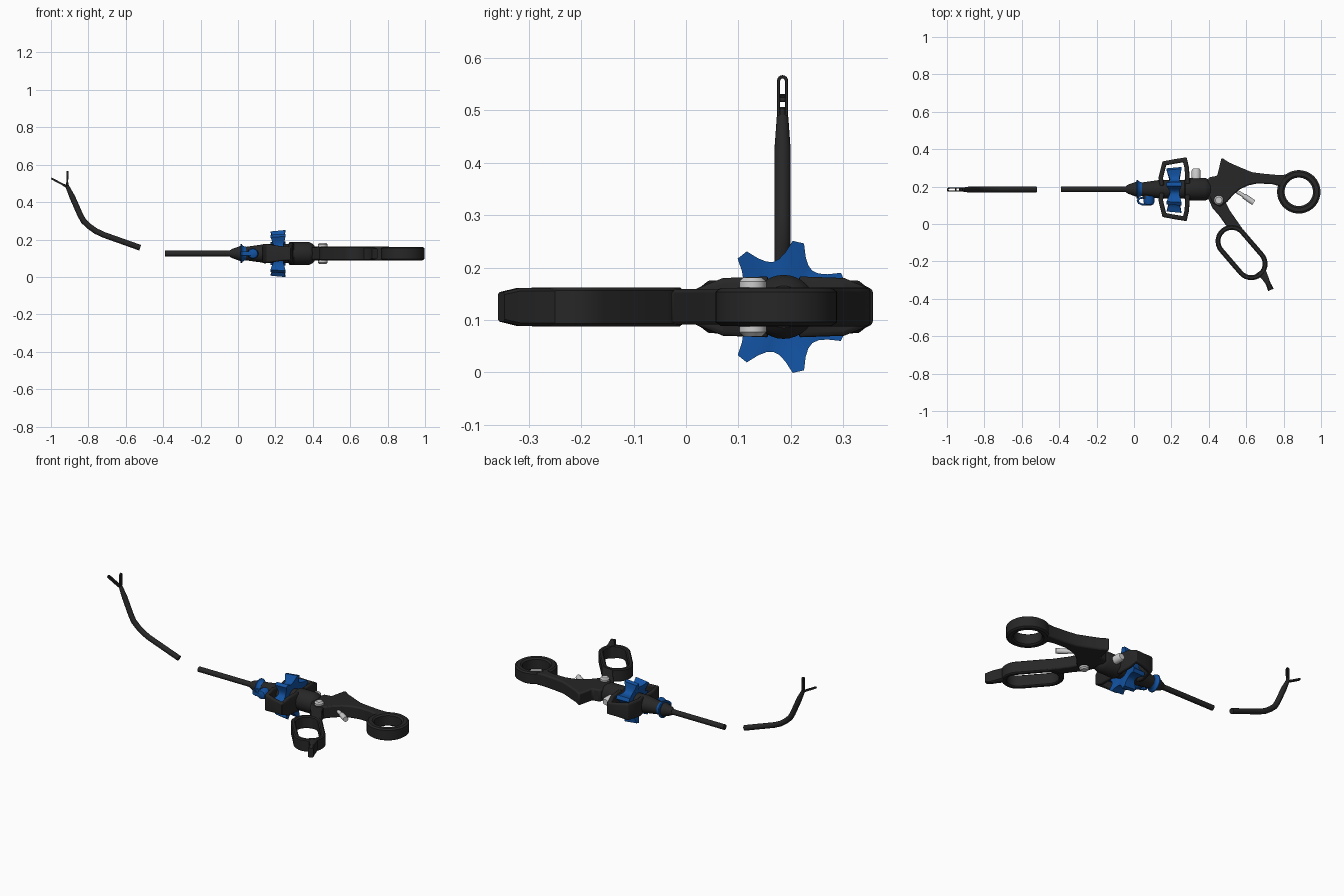
import bpy, bmesh, math
from mathutils import Vector as V

if "Cube" in bpy.data.objects:
    bpy.data.objects.remove(bpy.data.objects["Cube"])

CY, CZ = 0.186, 0.125          # instrument axis


def material(name, rgb):
    m = bpy.data.materials.new(name)
    m.diffuse_color = (*rgb, 1)
    m.use_nodes = True
    m.node_tree.nodes["Principled BSDF"].inputs["Base Color"].default_value = m.diffuse_color
    return m


BLACK = material("black_plastic", (0.02, 0.02, 0.02))
BLUE = material("blue_plastic", (0.006, 0.085, 0.36))


def skin(name, rings, mat=None, closed=False, bevel=0, angle=35):
    """Join equal rings of points into a shell; cap the ends unless closed."""
    bm = bmesh.new()
    vs = [[bm.verts.new(p) for p in r] for r in rings]
    n, m = len(rings[0]), len(rings)
    for i in range(m if closed else m - 1):
        a, b = vs[i], vs[(i + 1) % m]
        for j in range(n):
            k = (j + 1) % n
            bm.faces.new((a[j], a[k], b[k], b[j]))
    if not closed:
        bm.faces.new(vs[0])
        bm.faces.new(vs[-1])
    bmesh.ops.recalc_face_normals(bm, faces=bm.faces)
    me = bpy.data.meshes.new(name)
    bm.to_mesh(me)
    bm.free()
    ob = bpy.data.objects.new(name, me)
    bpy.context.collection.objects.link(ob)
    if mat:
        me.materials.append(mat)
    bpy.ops.object.select_all(action='DESELECT')
    ob.select_set(True)
    bpy.context.view_layer.objects.active = ob
    bpy.ops.object.shade_smooth_by_angle(angle=math.radians(angle))
    if bevel:
        mod = ob.modifiers.new("bevel", 'BEVEL')
        mod.width, mod.segments = bevel, 2
    return ob


def round_section(n=20):
    return [(math.cos(2 * math.pi * i / n), math.sin(2 * math.pi * i / n)) for i in range(n)]


def box_section(c=0.3, d=0.15):
    return [(1, 1 - d), (1 - c, 1), (c - 1, 1), (-1, 1 - d),
            (-1, d - 1), (c - 1, -1), (1 - c, -1), (1, d - 1)]


def sweep(name, path, up, sizes, mat=None, closed=False, section=None, bevel=0):
    """Sweep a section; sizes are (half thickness, half depth along up) per point."""
    path, up, n = [V(p) for p in path], V(up), len(path)
    section = section or round_section()
    if not isinstance(sizes, list):
        sizes = [sizes] * n
    rings = []
    for i, p in enumerate(path):
        prev = path[i - 1] if closed or i else None
        nxt = path[(i + 1) % n] if closed or i < n - 1 else None
        t1 = (p - prev).normalized() if prev else (nxt - p).normalized()
        t2 = (nxt - p).normalized() if nxt else t1
        t = (t1 + t2).normalized()
        side = up.cross(t).normalized()
        w = t.cross(side)
        side = side / max(t.dot(t1), 0.6)
        a, b = sizes[i]
        rings.append([p + side * u * a + w * v * b for u, v in section])
    return skin(name, rings, mat, closed, bevel)


def lathe(name, prof, mat=None):
    """Turn (x, radius) profile about the instrument axis."""
    return sweep(name, [(x, CY, CZ) for x, r in prof], (0, 0, 1), [(r, r) for x, r in prof],
                 mat, section=round_section(32))


def rod(name, a, b, r, mat=None, up=(0.1, 0.3, 1), r2=None):
    return sweep(name, [a, b], up, [(r, r), (r2 or r, r2 or r)], mat)


def plate(name, pts, hz, mat, bevel):
    return skin(name, [[(x, y, CZ + s * hz) for x, y in pts] for s in (-1, 1)], mat, bevel=bevel)


def stadium(a, b, r, n=14):
    """Closed 2D outline round two centres."""
    t = math.atan2(b[1] - a[1], b[0] - a[0])
    out = []
    for c, s in ((b, t - math.pi / 2), (a, t + math.pi / 2)):
        out += [(c[0] + r * math.cos(s + math.pi * i / n), c[1] + r * math.sin(s + math.pi * i / n))
                for i in range(n + 1)]
    return out


# Straight shaft and nose cone
lathe("shaft", [(-0.39, 0.0155), (-0.02, 0.0155)], BLACK)
lathe("nose_cone", [(-0.042, 0.018), (-0.03, 0.025), (0.012, 0.04), (0.02, 0.04)], BLACK)
lathe("front_flange", [(0.014, 0.05), (0.02, 0.05), (0.026, 0.043), (0.034, 0.038), (0.042, 0.037)], BLUE)

# Main body
lathe("body", [(0.035, 0.035), (0.12, 0.047), (0.135, 0.05), (0.27, 0.05), (0.275, 0.061),
               (0.38, 0.061), (0.398, 0.052), (0.41, 0.04)], BLACK)

# Detached curved tip of the shaft
bend = [(-0.523, 0.156), (-0.72, 0.226), (-0.76, 0.245), (-0.795, 0.27), (-0.825, 0.298),
        (-0.843, 0.33), (-0.885, 0.425), (-0.914, 0.487)]
sweep("curved_tip", [(x, CY - 0.002, z) for x, z in bend], (0, 1, 0),
      [(0.0155, 0.0155)] * 6 + [(0.0155, 0.0155), (0.01, 0.011)], BLACK)

# Two fenestrated jaws
for side, tip in (("left", (-0.998, 0.527)), ("right", (-0.911, 0.566))):
    base = V((-0.914, CY - 0.002, 0.482))
    d = V((tip[0], base.y, tip[1])) - base
    length = d.length
    d.normalize()
    y = V((0, 1, 0))
    at = lambda u, v: base + d * u + y * v
    loop = [at(u, v) for u, v in stadium((0.012, 0), (length - 0.01, 0), 0.0075, 8)]
    sweep(side + "_jaw_loop", loop, d.cross(y), (0.003, 0.005), BLACK, True, box_section())
    rod(side + "_jaw_bar", at(length * 0.45, -0.008), at(length * 0.45, 0.008), 0.004, BLACK)
    rod(side + "_jaw_root", at(-0.005, 0), at(0.022, 0), 0.008, BLACK, r2=0.006)

# Seven-pointed rotation wheel
outline = []
for i in range(7):
    for da, r, t in ((-5, 0.127, 1), (5, 0.127, 1), (11, 0.104, 0.5), (18, 0.092, 0.1),
                     (25.7, 0.088, 0), (33.4, 0.092, 0.1), (40.4, 0.104, 0.5)):
        outline.append((math.radians(180 + 360 / 7 * i + da), r, t))
rings = [[(x + k * t, CY + math.cos(a) * r * s, CZ + math.sin(a) * r * s) for a, r, t in outline]
         for x, k, s in ((0.192, 0, 0.45), (0.192, -0.018, 0.94), (0.242, 0.012, 1), (0.242, 0, 0.45))]
skin("rotation_wheel", rings, BLUE)

# Guard frames on both sides of the wheel
frame = [(0.15, 0.02), (0.143, 0.06), (0.162, 0.138), (0.225, 0.15), (0.272, 0.157),
         (0.282, 0.115), (0.288, 0.03)]
wide = [0.05, 0.052, 0.05, 0.04, 0.036, 0.055, 0.058]
for name, s in (("upper_guard", 1), ("lower_guard", -1)):
    sweep(name, [(x, CY + s * d, CZ) for x, d in frame], (0, 0, 1),
          [(0.012, w) for w in wide], BLACK, section=box_section(0.4, 0.15), bevel=0.003)

# Flush port, cap and strap
rod("flush_port", (0.07, 0.18, CZ), (0.07, 0.135, CZ), 0.024, BLACK)
sweep("port_cap", [(0.08, y, CZ) for y in (0.15, 0.118, 0.105, 0.1)], (0, 0, 1),
      [(0.029, 0.029), (0.029, 0.029), (0.024, 0.024), (0.012, 0.012)], BLUE)
sweep("port_strap", [(0.085, 0.106), (0.045, 0.104), (0.026, 0.112), (0.02, 0.124), (0.026, 0.136),
                     (0.06, 0.144)] and
      [(x, y, CZ) for x, y in ((0.085, 0.106), (0.045, 0.104), (0.026, 0.112), (0.02, 0.124),
                               (0.026, 0.136), (0.06, 0.144))],
      (0, 0, 1), (0.005, 0.012), BLUE, section=box_section())

# Metal post, pivot screw and ratchet rod
sweep("connector_post", [(0.332, y, CZ) for y in (0.2, 0.285, 0.296)], (0, 0, 1),
      [(0.024, 0.024), (0.024, 0.024), (0.017, 0.017)])
sweep("pivot_screw", [(0.453, 0.127, CZ + d) for d in (-0.056, -0.048, 0.048, 0.056)], (0, 1, 0),
      [(0.018, 0.018), (0.026, 0.026), (0.026, 0.026), (0.018, 0.018)])
rod("ratchet_rod", (0.49, 0.21, CZ), (0.61, 0.137, CZ), 0.01)
rod("ratchet_tip", (0.588, 0.15, CZ), (0.64, 0.114, CZ), 0.015)

# Rear handle with thumb ring
plate("rear_handle", [(0.40, 0.25), (0.445, 0.257), (0.468, 0.355), (0.51, 0.328), (0.57, 0.302),
                      (0.63, 0.277), (0.70, 0.268), (0.77, 0.262), (0.82, 0.264), (0.80, 0.232),
                      (0.785, 0.2), (0.74, 0.213), (0.66, 0.217), (0.61, 0.206), (0.565, 0.185),
                      (0.53, 0.155), (0.50, 0.12), (0.46, 0.09), (0.42, 0.11), (0.385, 0.185)],
      0.037, BLACK, 0.008)
circle = [(0.881 + 0.096 * math.cos(a), 0.172 + 0.096 * math.sin(a), CZ)
          for a in (2 * math.pi * i / 40 for i in range(40))]
sweep("thumb_ring", circle, (0, 0, 1), (0.02, 0.036), BLACK, True, box_section(0.5, 0.2))

# Front handle with finger loop and tail
plate("front_arm", [(0.39, 0.15), (0.42, 0.085), (0.455, 0.045), (0.495, -0.012), (0.53, -0.022),
                    (0.583, -0.03), (0.545, 0.025), (0.51, 0.075), (0.49, 0.115), (0.44, 0.16)],
      0.034, BLACK, 0.007)
sweep("finger_loop", [(x, y, CZ) for x, y in stadium((0.523, -0.092), (0.627, -0.213), 0.074)],
      (0, 0, 1), (0.013, 0.037), BLACK, True, box_section(0.5, 0.15))
sweep("loop_tail", [(x, y, CZ) for x, y in ((0.675, -0.25), (0.70, -0.285), (0.718, -0.32), (0.732, -0.352))],
      (0, 0, 1), [(0.03, 0.036), (0.018, 0.036), (0.013, 0.036), (0.016, 0.028)], BLACK,
      section=box_section(0.4, 0.15))
